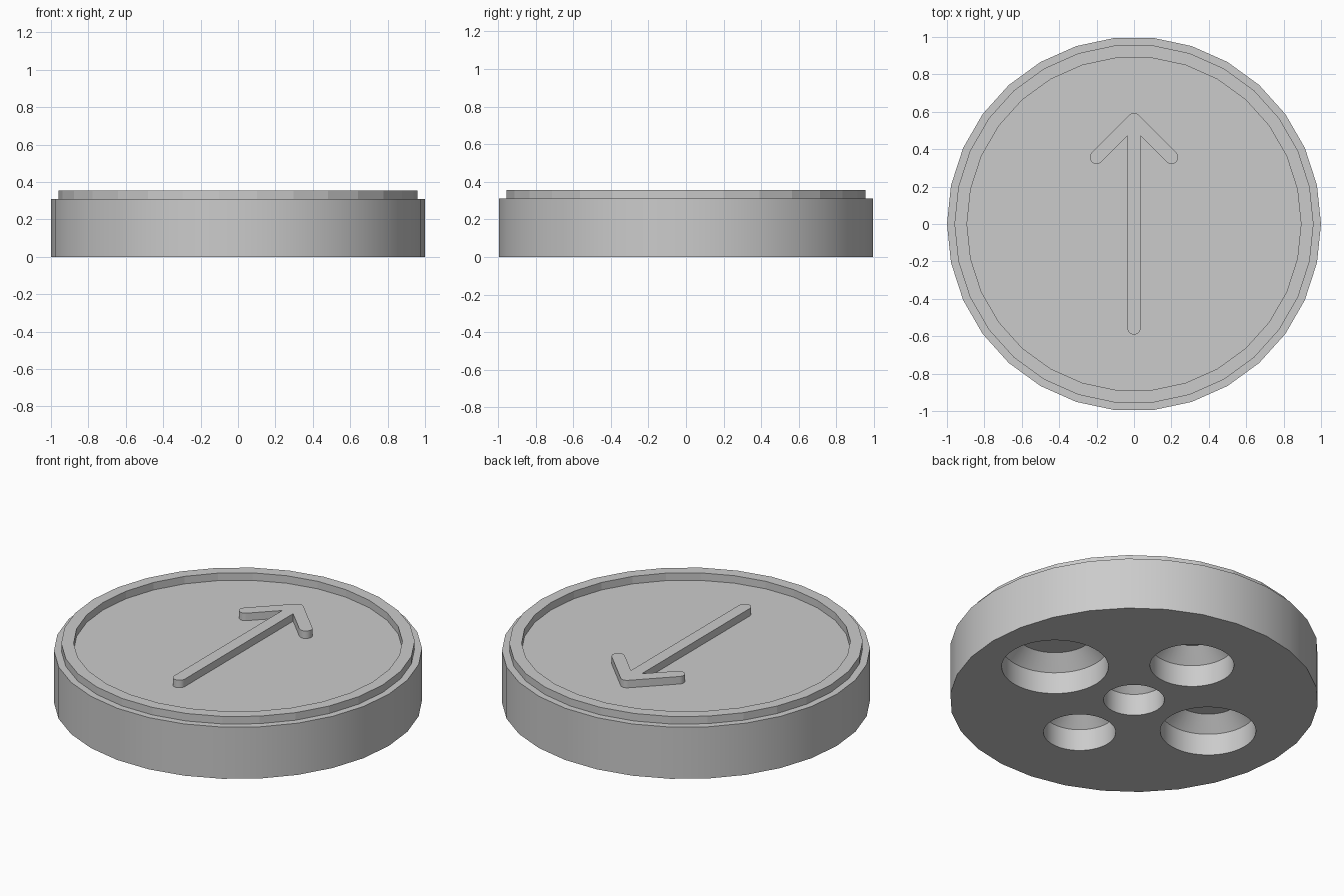
import bpy
import bmesh
from math import sin, cos, radians, sqrt

cube = bpy.data.objects.get("Cube")
if cube:
    bpy.data.objects.remove(cube, do_unlink=True)

BASE_TOP, RIM_TOP, SIDES = 0.31, 0.355, 30

grey = bpy.data.materials.new("plain_grey")
grey.use_nodes = True
colour = (0.6, 0.6, 0.6, 1)
grey.diffuse_color = colour
grey.node_tree.nodes["Principled BSDF"].inputs["Base Color"].default_value = colour


def add_object(name, bm):
    bmesh.ops.recalc_face_normals(bm, faces=bm.faces)
    mesh = bpy.data.meshes.new(name)
    bm.to_mesh(mesh)
    bm.free()
    mesh.materials.append(grey)
    obj = bpy.data.objects.new(name, mesh)
    bpy.context.collection.objects.link(obj)
    return obj


def lathe(name, profile, sides, centre=(0, 0), closed=False):
    """Sweep (radius, z) points round z; open profiles get end caps."""
    bm = bmesh.new()
    turns = [radians(360 * i / sides) for i in range(sides)]
    rings = [[bm.verts.new((centre[0] + r * cos(a), centre[1] + r * sin(a), z)) for a in turns]
             for r, z in profile]
    pairs = list(zip(rings, rings[1:]))
    if closed:
        pairs.append((rings[-1], rings[0]))
    else:
        bm.faces.new(rings[0])
        bm.faces.new(rings[-1])
    for low, high in pairs:
        for i in range(sides):
            j = (i + 1) % sides
            bm.faces.new((low[i], low[j], high[j], high[i]))
    return add_object(name, bm)


def select_only(obj):
    bpy.ops.object.select_all(action="DESELECT")
    obj.select_set(True)
    bpy.context.view_layer.objects.active = obj


def arc(x, y, r, start, end, steps=10):
    angles = [radians(start + (end - start) * i / steps) for i in range(steps + 1)]
    return [(x + r * cos(a), y + r * sin(a)) for a in angles]


# Disc body with tapered round sockets in its underside
body = lathe("disc_body", [(1, 0), (1, BASE_TOP)], SIDES)
sockets = [(0, 0, 0.165), (0.56, 0, 0.29), (0, 0.49, 0.228), (-0.525, 0, 0.26), (0, -0.46, 0.196)]
for x, y, r in sockets:
    cutter = lathe("socket_cutter", [(r, -0.1), (r, 0.13), (r - 0.08, 0.21)], 48, (x, y))
    cutter.hide_render = True
    select_only(body)
    cut = body.modifiers.new("socket", "BOOLEAN")
    cut.operation, cut.solver, cut.object = "DIFFERENCE", "EXACT", cutter
    bpy.ops.object.modifier_apply(modifier=cut.name)
    bpy.data.objects.remove(cutter, do_unlink=True)

# Raised rim
inner, outer = 0.893, 0.96
lathe("raised_rim", [(outer, BASE_TOP), (outer, RIM_TOP), (inner, RIM_TOP), (inner, BASE_TOP)],
      SIDES, closed=True)

# Raised arrow with rounded ends
r, tip, reach = 0.036, 0.557, 0.2
notch = tip - r * sqrt(2) - r
outline = (arc(0, -0.555, r, 180, 360) + [(r, notch)]
           + arc(reach, tip - reach, r, 225, 405)
           + arc(0, tip, r, 45, 135)
           + arc(-reach, tip - reach, r, 135, 315) + [(-r, notch)])
bm = bmesh.new()
face = bm.faces.new([bm.verts.new((x, y, BASE_TOP)) for x, y in outline])
raised = bmesh.ops.extrude_face_region(bm, geom=[face], use_keep_orig=True)["geom"]
for v in raised:
    if isinstance(v, bmesh.types.BMVert):
        v.co.z = RIM_TOP
arrow = add_object("raised_arrow", bm)

# Smooth walls, crisp edges; the rim stays faceted
for obj in (body, arrow):
    select_only(obj)
    bpy.ops.object.shade_smooth_by_angle(angle=radians(30))
